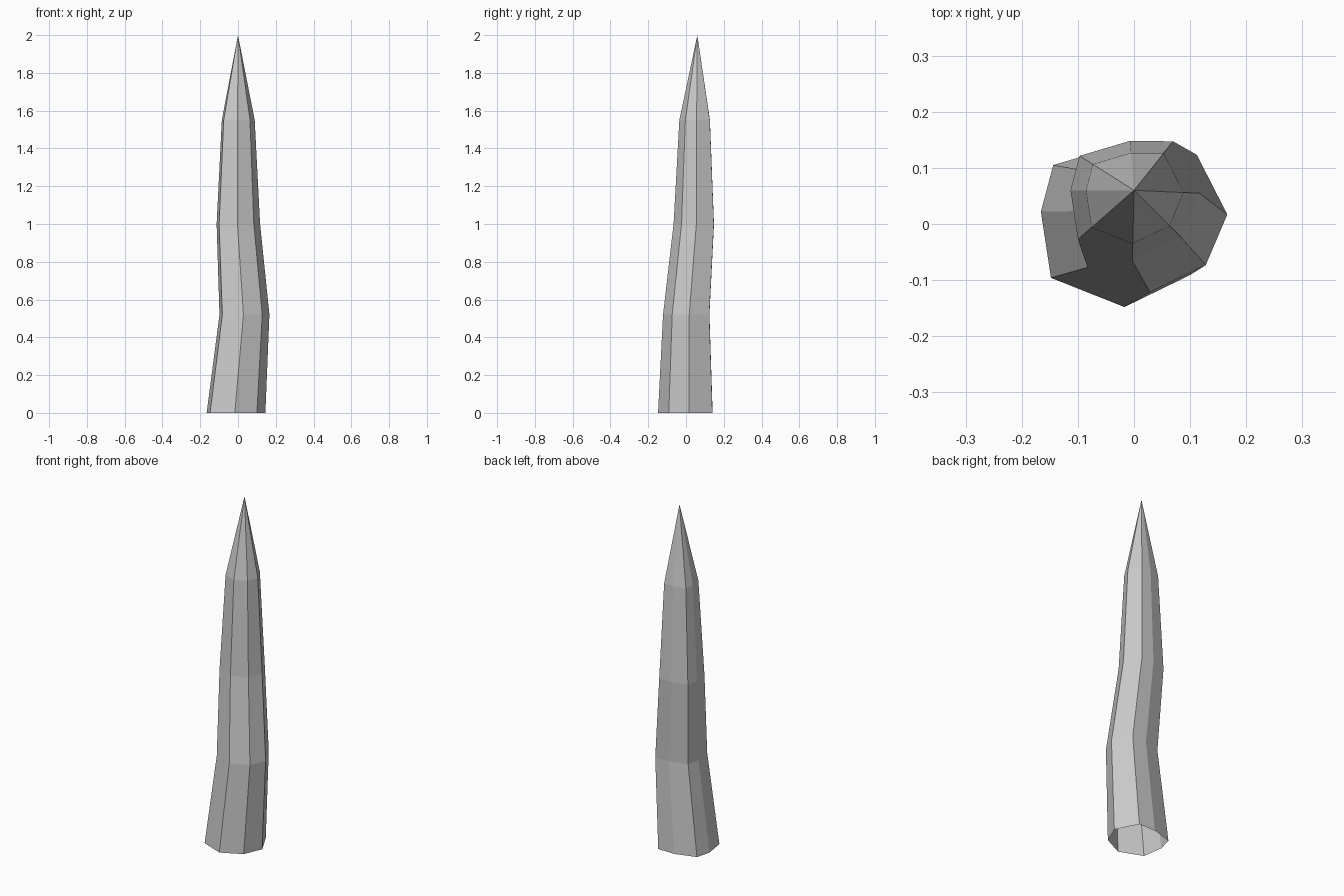
import bpy, bmesh

if "Cube" in bpy.data.objects:
    bpy.data.objects.remove(bpy.data.objects["Cube"])

# Irregular eight-sided cross-section of the spike
profile = [(-0.135, -0.118), (-0.004, -0.17), (0.113, -0.113), (0.158, -0.007),
           (0.094, 0.118), (-0.010, 0.119), (-0.131, 0.083), (-0.153, 0.0)]

# Bent centre line: x, y, z, cross-section scale
path = [(-0.013, 0.022, 0.0, 1.0), (0.032, 0.023, 0.52, 0.85),
        (0.0, 0.06, 1.0, 0.74), (0.0, 0.06, 1.55, 0.56)]
tip = (0.0, 0.06, 2.0)

bm = bmesh.new()
rings = [[bm.verts.new((cx + px * s, cy + py * s, z)) for px, py in profile]
         for cx, cy, z, s in path]
apex = bm.verts.new(tip)
n = len(profile)

# Side panels, open at the bottom
for lower, upper in zip(rings, rings[1:]):
    for i in range(n):
        j = (i + 1) % n
        bm.faces.new((lower[i], lower[j], upper[j], upper[i]))

# Pointed top
for i in range(n):
    bm.faces.new((rings[-1][i], rings[-1][(i + 1) % n], apex))

mesh = bpy.data.meshes.new("wooden_spike")
bm.to_mesh(mesh)
bm.free()
bpy.context.collection.objects.link(bpy.data.objects.new("wooden_spike", mesh))
